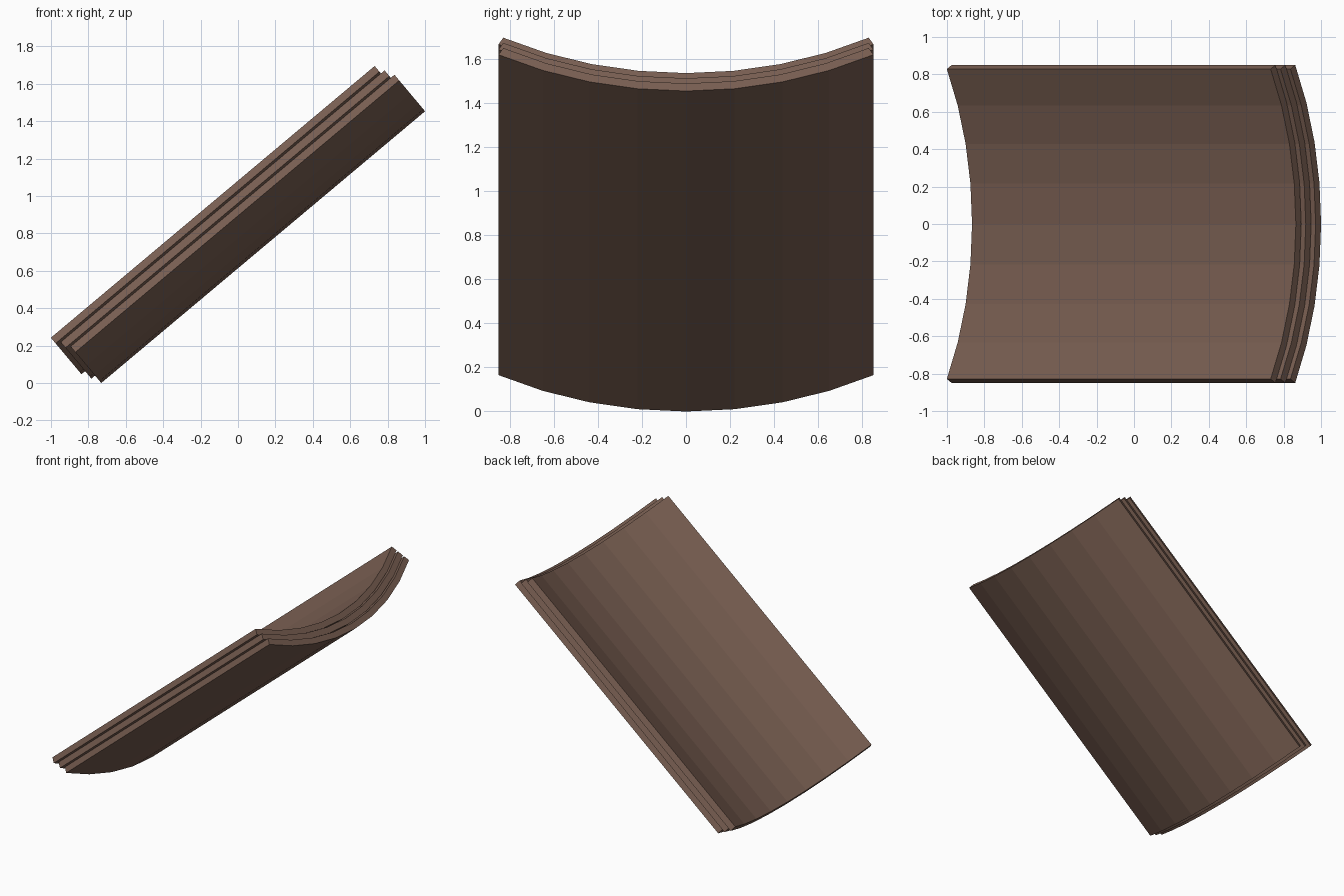
import bpy, bmesh, math
from mathutils import Matrix, Vector

if "Cube" in bpy.data.objects:
    bpy.data.objects.remove(bpy.data.objects["Cube"])

TILT = math.radians(40)
LENGTH = 2.26
RADIUS = 1.787                 # outer radius of the curved cross-section
HALF_ANGLE = math.radians(28.4)
SEGMENTS = 8
THICK = 0.045
PITCH = 0.052                  # spacing between stacked sheets
STAGGER = 0.0255               # each sheet slides down the slope a little

brown = bpy.data.materials.new("dark_brown")
brown.diffuse_color = (0.19, 0.113, 0.083, 1)
brown.use_nodes = True
brown.node_tree.nodes["Principled BSDF"].inputs["Base Color"].default_value = brown.diffuse_color


def arc(radius):
    """Trough arc in the y-z plane; the outer arc bottoms out at z = 0."""
    angles = [HALF_ANGLE * (2 * i / SEGMENTS - 1) for i in range(SEGMENTS + 1)]
    return [(radius * math.sin(a), RADIUS - radius * math.cos(a)) for a in angles]


def curved_sheet(name, slide, lift, place):
    outer, inner = arc(RADIUS), arc(RADIUS - THICK)
    bm = bmesh.new()
    rings = [[[bm.verts.new((x + slide, y, z + lift)) for y, z in row]
              for row in (outer, inner)] for x in (0, LENGTH)]
    (o0, i0), (o1, i1) = rings
    for k in range(SEGMENTS):
        for a, b in ((o0, o1), (i0, i1), (o0, i0), (o1, i1)):
            bm.faces.new((a[k], a[k + 1], b[k + 1], b[k]))
    for k in (0, SEGMENTS):
        bm.faces.new((o0[k], o1[k], i1[k], i0[k]))
    bmesh.ops.recalc_face_normals(bm, faces=bm.faces)
    bm.transform(place)
    mesh = bpy.data.meshes.new(name)
    bm.to_mesh(mesh)
    bm.free()
    mesh.materials.append(brown)
    bpy.context.collection.objects.link(bpy.data.objects.new(name, mesh))


# Tilt the stack up towards +x and rest its low corner on the ground
place = Matrix.Translation(Vector((-0.731, 0, 0))) @ Matrix.Rotation(-TILT, 4, 'Y')

# Three nested curved sheets, bottom to top
for i, label in enumerate(("bottom", "middle", "top")):
    curved_sheet(label + "_curved_sheet", -STAGGER * i, PITCH * i, place)
